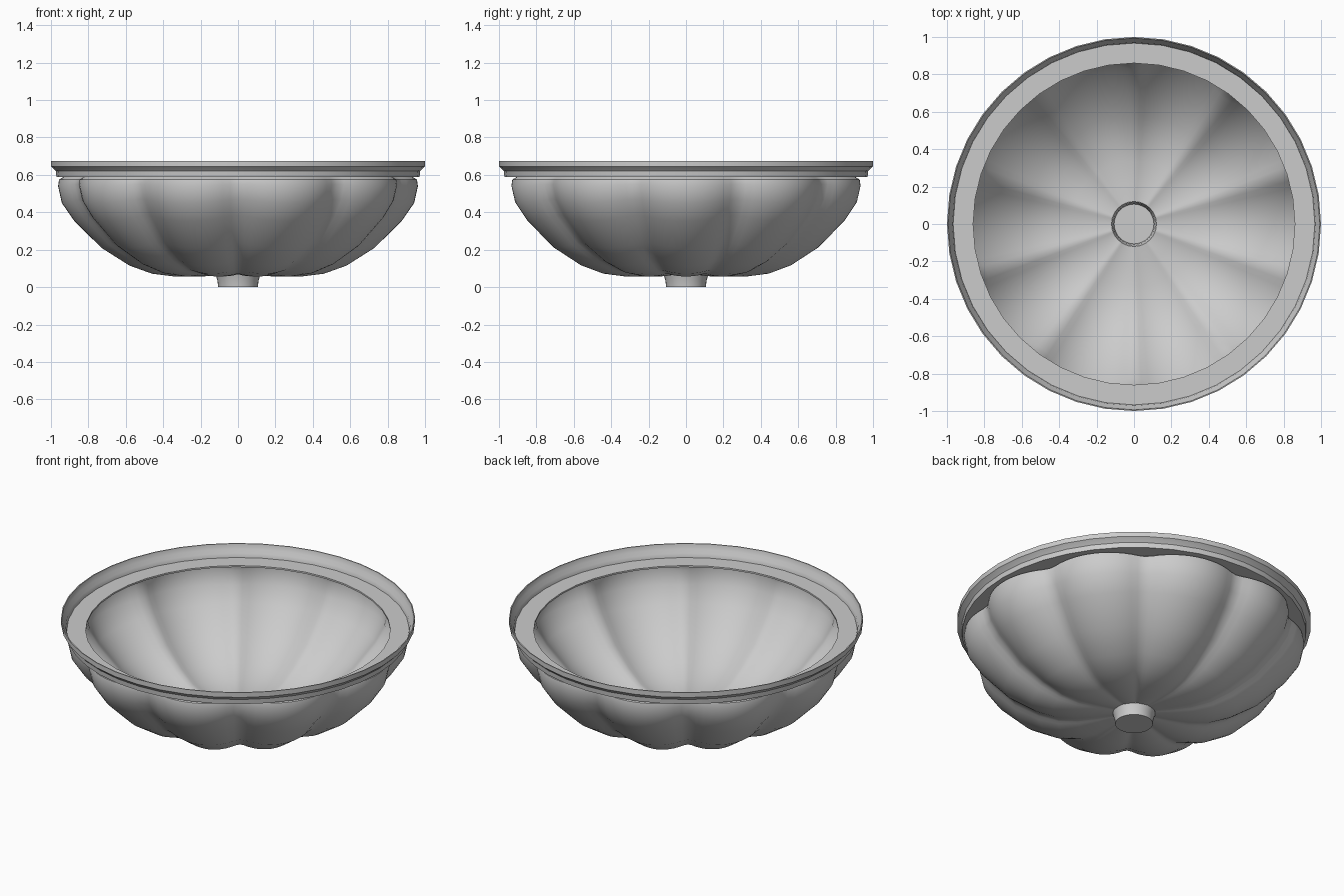
import bpy
import bmesh
from math import pi, sin, cos, radians

cube = bpy.data.objects.get("Cube")
if cube:
    bpy.data.objects.remove(cube, do_unlink=True)

LOBES = 10
STEPS = 14  # columns per lobe

ceramic = bpy.data.materials.new("light_grey_ceramic")
ceramic.use_nodes = True
grey = (0.6, 0.6, 0.6, 1)
ceramic.diffuse_color = grey
ceramic.node_tree.nodes["Principled BSDF"].inputs["Base Color"].default_value = grey


def revolve(name, profile_at, segments, closed=False, smooth_angle=35):
    """Sweep the profile returned for each column angle around the z axis."""
    bm = bmesh.new()
    columns = []
    for i in range(segments):
        a = 2 * pi * i / segments + pi / 2
        columns.append([bm.verts.new((r * cos(a), r * sin(a), z))
                        for r, z in profile_at(i)])
    for i, col in enumerate(columns):
        nxt = columns[(i + 1) % segments]
        count = len(col)
        for j in range(count if closed else count - 1):
            k = (j + 1) % count
            bm.faces.new((col[j], nxt[j], nxt[k], col[k]))
    bmesh.ops.remove_doubles(bm, verts=bm.verts, dist=0.0001)
    bmesh.ops.recalc_face_normals(bm, faces=bm.faces)
    mesh = bpy.data.meshes.new(name)
    bm.to_mesh(mesh)
    bm.free()
    mesh.materials.append(ceramic)
    obj = bpy.data.objects.new(name, mesh)
    bpy.context.collection.objects.link(obj)
    bpy.ops.object.select_all(action='DESELECT')
    obj.select_set(True)
    bpy.context.view_layer.objects.active = obj
    bpy.ops.object.shade_smooth_by_angle(angle=radians(smooth_angle))
    return obj


# Bowl: blend between the lobe crest and the groove between lobes
crest = [(.12, .066), (.22, .058), (.34, .057), (.46, .072), (.58, .115),
         (.73, .21), (.875, .353), (.942, .45), (.962, .54), (.957, .575), (.93, .591)]
groove = [(.12, .068), (.22, .068), (.33, .071), (.44, .092), (.555, .145),
          (.695, .24), (.825, .385), (.878, .47), (.9, .55), (.895, .575), (.87, .591)]


def bowl_profile(i):
    # Columns beside each groove share its depth, making a narrow flat strip
    u = abs((i % STEPS) / STEPS * 2 - 1)
    t = min(1, u * 1.08) ** 2
    return [(a + (c - a) * t, b + (d - b) * t)
            for (a, b), (c, d) in zip(crest, groove)]


revolve("lobed_bowl", bowl_profile, LOBES * STEPS, smooth_angle=40)

# Rim: flat ledge with a raised, flared outer lip
rim = [(.86, .6), (.967, .6), (.972, .625), (.988, .643), (.994, .675),
       (1, .675), (1, .645), (.986, .633), (.974, .62), (.971, .59), (.86, .59)]
revolve("rim", lambda i: rim, 40, closed=True)

# Drain: shallow closed cup under the bowl
drain = [(0, 0), (.106, 0), (.11, .035), (.12, .068)]
revolve("drain_cup", lambda i: drain, 32)
